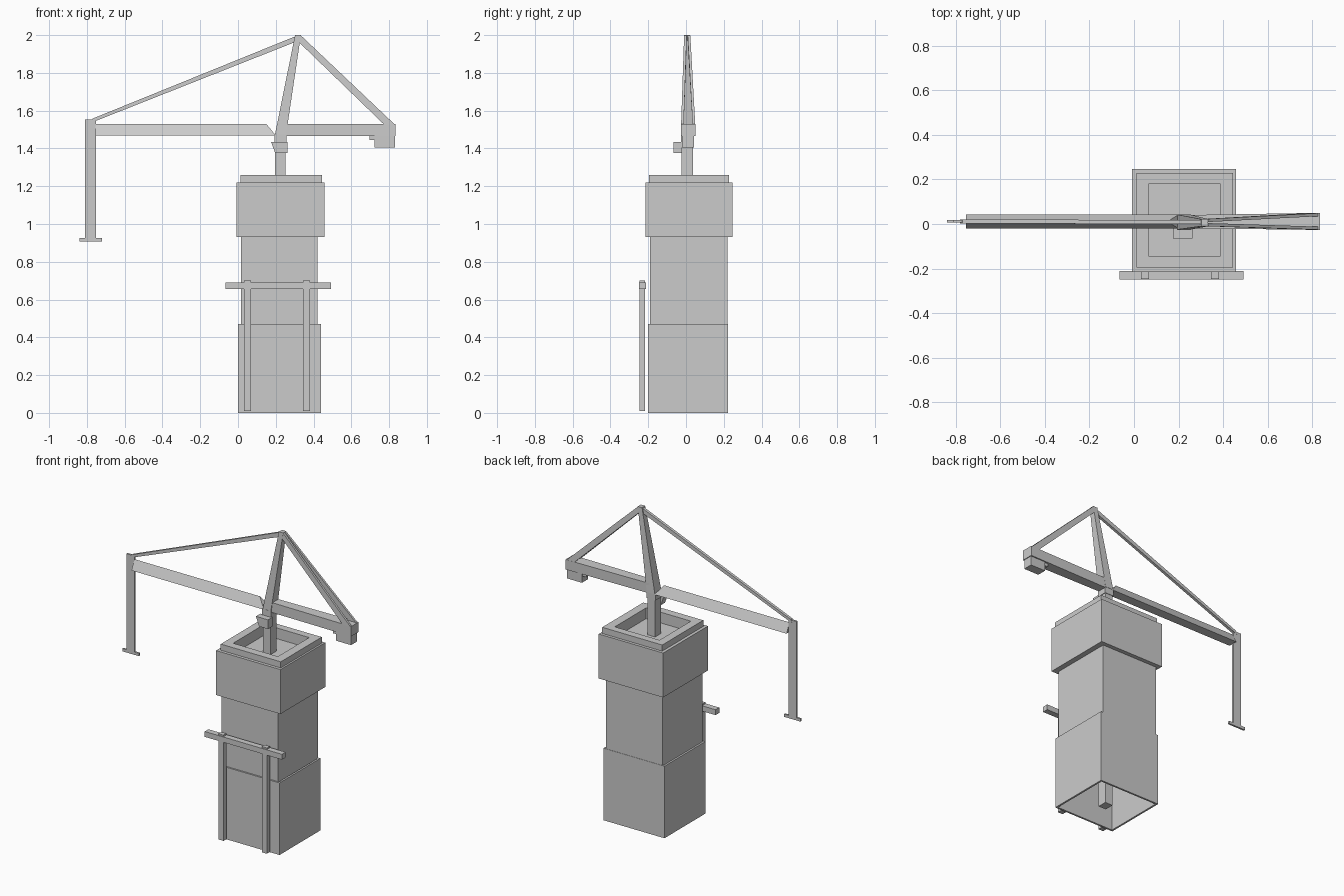
import bpy, bmesh

if "Cube" in bpy.data.objects:
    bpy.data.objects.remove(bpy.data.objects["Cube"])


def loft(name, rings, cap_start=True, cap_end=True, cyclic=False):
    """Join equal-length point rings with faces, optionally capping or looping."""
    bm = bmesh.new()
    vs = [[bm.verts.new(p) for p in r] for r in rings]
    n = len(vs[0])
    pairs = list(zip(vs, vs[1:])) + ([(vs[-1], vs[0])] if cyclic else [])
    for a, b in pairs:
        for i in range(n):
            j = (i + 1) % n
            bm.faces.new((a[i], a[j], b[j], b[i]))
    if not cyclic:
        if cap_start:
            bm.faces.new(vs[0][::-1])
        if cap_end:
            bm.faces.new(vs[-1])
    bmesh.ops.recalc_face_normals(bm, faces=bm.faces)
    me = bpy.data.meshes.new(name)
    bm.to_mesh(me)
    bm.free()
    ob = bpy.data.objects.new(name, me)
    bpy.context.collection.objects.link(ob)
    return ob


def rect(x0, x1, y0, y1, z, inset=0.0):
    i = inset
    return [(x0 + i, y0 + i, z), (x1 - i, y0 + i, z), (x1 - i, y1 - i, z), (x0 + i, y1 - i, z)]


def box(name, x0, x1, y0, y1, z0, z1):
    return loft(name, [rect(x0, x1, y0, y1, z0), rect(x0, x1, y0, y1, z1)])


def plate(name, profile, y0, y1):
    """Extrude an (x, z) profile along y."""
    return loft(name, [[(x, y, z) for x, z in profile] for y in (y0, y1)])


def bar(name, start, end, y_start, y_end, width):
    """Straight strut: (x, z) edge pairs at both ends, with its own y at each end."""
    def ring(pts, y):
        (xa, za), (xb, zb) = pts
        w = width / 2
        return [(xa, y - w, za), (xb, y - w, zb), (xb, y + w, zb), (xa, y + w, za)]
    return loft(name, [ring(start, y_start), ring(end, y_end)])


# Hollow tower sections, open underneath
low = (0.0, 0.44, -0.20, 0.222)
mid = (0.015, 0.422, -0.19, 0.22)
loft("tower_base", [rect(*low, 0), rect(*low, 0.47), rect(*low, 0.47, 0.012), rect(*low, 0, 0.012)],
     cyclic=True)
loft("tower_shaft", [rect(*mid, 0.44), rect(*mid, 0.94), rect(*mid, 0.94, 0.012), rect(*mid, 0.44, 0.012)],
     cyclic=True)

# Wider head with raised rim and recessed deck
head = (-0.008, 0.457, -0.215, 0.247)
rim = (0.012, 0.445, -0.195, 0.228)
pit = (0.065, 0.388, -0.143, 0.18)
loft("tower_head", [rect(*mid, 0.93, 0.012), rect(*head, 0.93), rect(*head, 1.22), rect(*rim, 1.22),
                    rect(*rim, 1.26), rect(*pit, 1.26), rect(*pit, 1.19)], cap_start=False)

# Front rail on two posts
for side, x in (("left", 0.032), ("right", 0.345)):
    box(f"rail_post_{side}", x, x + 0.036, -0.246, -0.216, 0.01, 0.70)
box("rail_crossbar", -0.065, 0.492, -0.25, -0.212, 0.655, 0.69)

# Crane mast, collar and cab
box("mast", 0.197, 0.252, -0.025, 0.037, 0.0, 1.44)
box("mast_collar", 0.192, 0.256, -0.026, 0.04, 1.43, 1.475)
plate("cab", [(0.197, 1.375), (0.262, 1.375), (0.262, 1.435), (0.175, 1.435)], -0.065, -0.02)

# Leaning tower peak, tapering upward
loft("peak", [
    [(0.195, -0.025, 1.47), (0.254, -0.025, 1.47), (0.254, 0.042, 1.47), (0.195, 0.042, 1.47)],
    [(0.302, -0.01, 2.0), (0.333, -0.01, 2.0), (0.333, 0.022, 2.0), (0.302, 0.022, 2.0)]])

# Jib: triangular beam with a hipped inner end
loft("jib", [
    [(-0.755, -0.02, 1.468), (-0.755, 0.042, 1.468), (-0.755, 0.011, 1.53)],
    [(0.20, -0.02, 1.468), (0.20, 0.042, 1.468), (0.15, 0.011, 1.53)]])

# Counter jib, widening to the rear, with weight
loft("counter_jib", [
    [(0.235, -0.02, 1.465), (0.235, 0.04, 1.465), (0.235, 0.04, 1.53), (0.235, -0.02, 1.53)],
    [(0.835, -0.026, 1.465), (0.835, 0.05, 1.465), (0.835, 0.05, 1.53), (0.835, -0.026, 1.53)]])
box("counterweight", 0.722, 0.83, -0.02, 0.042, 1.405, 1.47)
box("counterweight_lug", 0.695, 0.725, -0.015, 0.035, 1.445, 1.467)

# Tie bars from the peak
bar("jib_tie", [(-0.78, 1.535), (-0.77, 1.558)], [(0.307, 1.965), (0.312, 1.997)], 0.012, 0.008, 0.018)
for side, y0, y1 in (("front", -0.003, -0.019), ("back", 0.016, 0.042)):
    bar(f"counter_tie_{side}", [(0.32, 1.965), (0.333, 1.998)], [(0.775, 1.525), (0.832, 1.525)],
        y0, y1, 0.014)

# Flat hanging drop at the jib tip with foot
box("hanging_strip", -0.81, -0.752, 0.007, 0.019, 0.92, 1.553)
box("hanging_foot", -0.84, -0.72, 0.007, 0.019, 0.908, 0.926)
